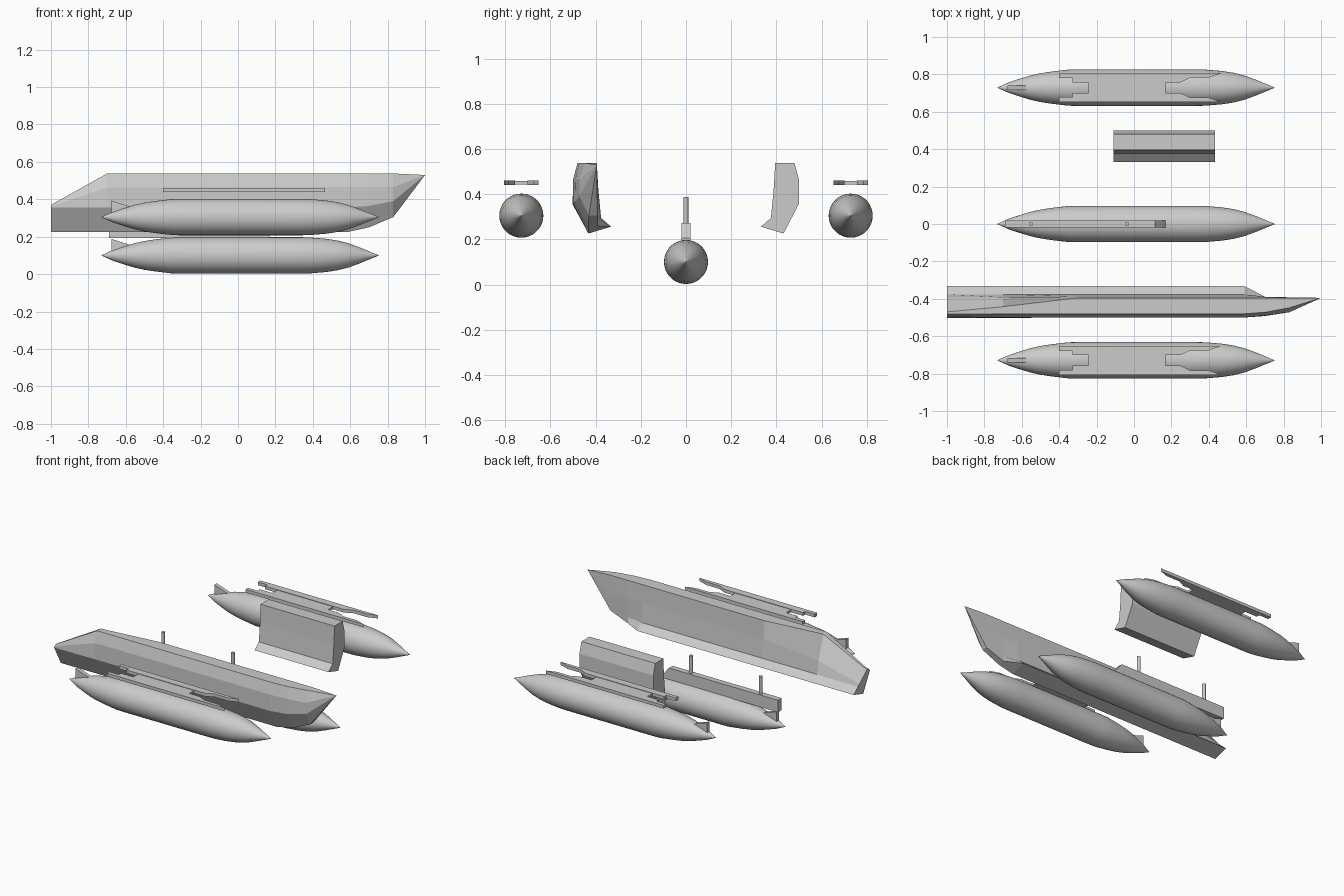
import bpy, bmesh, math
from mathutils import Vector

if "Cube" in bpy.data.objects:
    bpy.data.objects.remove(bpy.data.objects["Cube"])


def finish(bm, name, smooth=False):
    bmesh.ops.remove_doubles(bm, verts=bm.verts, dist=1e-5)
    bmesh.ops.recalc_face_normals(bm, faces=bm.faces)
    me = bpy.data.meshes.new(name)
    bm.to_mesh(me)
    bm.free()
    ob = bpy.data.objects.new(name, me)
    bpy.context.collection.objects.link(ob)
    if smooth:
        bpy.ops.object.select_all(action='DESELECT')
        ob.select_set(True)
        bpy.context.view_layer.objects.active = ob
        bpy.ops.object.shade_smooth_by_angle(angle=math.radians(30))
    return ob


def loft(name, rings, smooth=False):
    """Skin a list of equal-length closed rings and cap the ends."""
    bm = bmesh.new()
    vs = [[bm.verts.new(p) for p in r] for r in rings]
    n = len(vs[0])
    for a, b in zip(vs, vs[1:]):
        for i in range(n):
            j = (i + 1) % n
            bm.faces.new((a[i], a[j], b[j], b[i]))
    bm.faces.new(vs[0])
    bm.faces.new(vs[-1])
    return finish(bm, name, smooth)


def extrude(name, pts, vec):
    v = Vector(vec)
    return loft(name, [[Vector(p) for p in pts], [Vector(p) + v for p in pts]])


# Streamlined drop tank: (x, radius) profile spun around its axis
TANK = [(-0.73, 0.001), (-0.67, 0.028), (-0.61, 0.048), (-0.55, 0.066),
        (-0.50, 0.077), (-0.44, 0.086), (-0.35, 0.0965), (-0.30, 0.0975),
        (0.33, 0.0975), (0.38, 0.0965), (0.47, 0.089), (0.53, 0.080),
        (0.59, 0.065), (0.65, 0.043), (0.752, 0.001)]


def tank(name, y, z, seg=36):
    rings = [[(x, y + r * math.cos(2 * math.pi * i / seg),
               z + r * math.sin(2 * math.pi * i / seg)) for i in range(seg)]
             for x, r in TANK]
    loft(name, rings, True)
    # tail fin
    fin = [(-0.675, 0.0), (-0.675, 0.088), (-0.575, 0.055), (-0.575, 0.0)]
    extrude(name + "_fin", [(x, y - 0.0125, z + h) for x, h in fin], (0, 0.025, 0))


tank("centre_tank", 0, 0.1)
for side, y in (("near", -0.729), ("far", 0.729)):
    tank(side + "_tank", y, 0.305)
    # mounting plate: two shaped rails joined by a thinner web
    rail = [(-0.40, 0.051), (-0.33, 0.051), (-0.33, 0.028), (0.248, 0.028),
            (0.302, 0.054), (0.40, 0.054), (0.465, 0.077), (-0.40, 0.077)]
    for label, s in (("inner", -1), ("outer", 1)):
        pts = [(x, y + s * h, 0.44) for x, h in rail]
        extrude(f"{side}_{label}_rail", pts, (0, 0, 0.021))
    web = [(-0.243, -0.028), (0.168, -0.028), (0.168, 0.028), (-0.243, 0.028)]
    extrude(side + "_plate_web", [(x, y + h, 0.443) for x, h in web], (0, 0, 0.015))

# Centre pylon with sloped nose and two pins
pyl = [(-0.69, 0.192), (0.168, 0.192), (0.168, 0.205), (0.112, 0.272), (-0.69, 0.272)]
extrude("centre_pylon", [(x, -0.019, z) for x, z in pyl], (0, 0.038, 0))
for i, x in enumerate((-0.55, -0.037)):
    ring = [(x + 0.011 * math.cos(a * math.pi / 6),
             0.011 * math.sin(a * math.pi / 6), 0.26) for a in range(12)]
    extrude(f"pylon_pin_{i + 1}", ring, (0, 0, 0.128))

# Cross-section shared by both side shells (distance from centre, height)
SEC = [(0.395, 0.538), (0.480, 0.538), (0.500, 0.465), (0.500, 0.357),
       (0.432, 0.226), (0.332, 0.256), (0.376, 0.295), (0.388, 0.42)]
extrude("far_shell_section", [(-0.11, y, z) for y, z in SEC], (0.543, 0, 0))

# Full-length near shell: same section, reshaped toward each end
AFT = [(0.470, 0.37), (0.482, 0.37), (0.497, 0.362), (0.502, 0.355)] + SEC[4:6] + \
      [(0.376, 0.295), (0.392, 0.305)]
MID = [(0.442, 0.538), (0.480, 0.538), (0.500, 0.463), (0.502, 0.357)] + SEC[4:7] + [(0.392, 0.38)]
NOSE1 = [(0.395, 0.538), (0.472, 0.538), (0.490, 0.465), (0.492, 0.365),
         (0.432, 0.250), (0.389, 0.256), (0.389, 0.295), (0.389, 0.42)]
NOSE2 = [(0.395, 0.538), (0.448, 0.538), (0.472, 0.465), (0.472, 0.39),
         (0.430, 0.305), (0.392, 0.305), (0.392, 0.33), (0.392, 0.42)]
TIP = [(0.395, 0.53)] * 8
stations = [(-1, AFT), (-0.7, MID), (-0.3, SEC), (0.59, SEC),
            (0.70, NOSE1), (0.83, NOSE2)]
rings = [[(x, -y, z) for y, z in s] for x, s in stations]
rings.append([(1.0, -y + i * 4e-5, z) for i, (y, z) in enumerate(TIP)])
loft("near_shell", rings)
